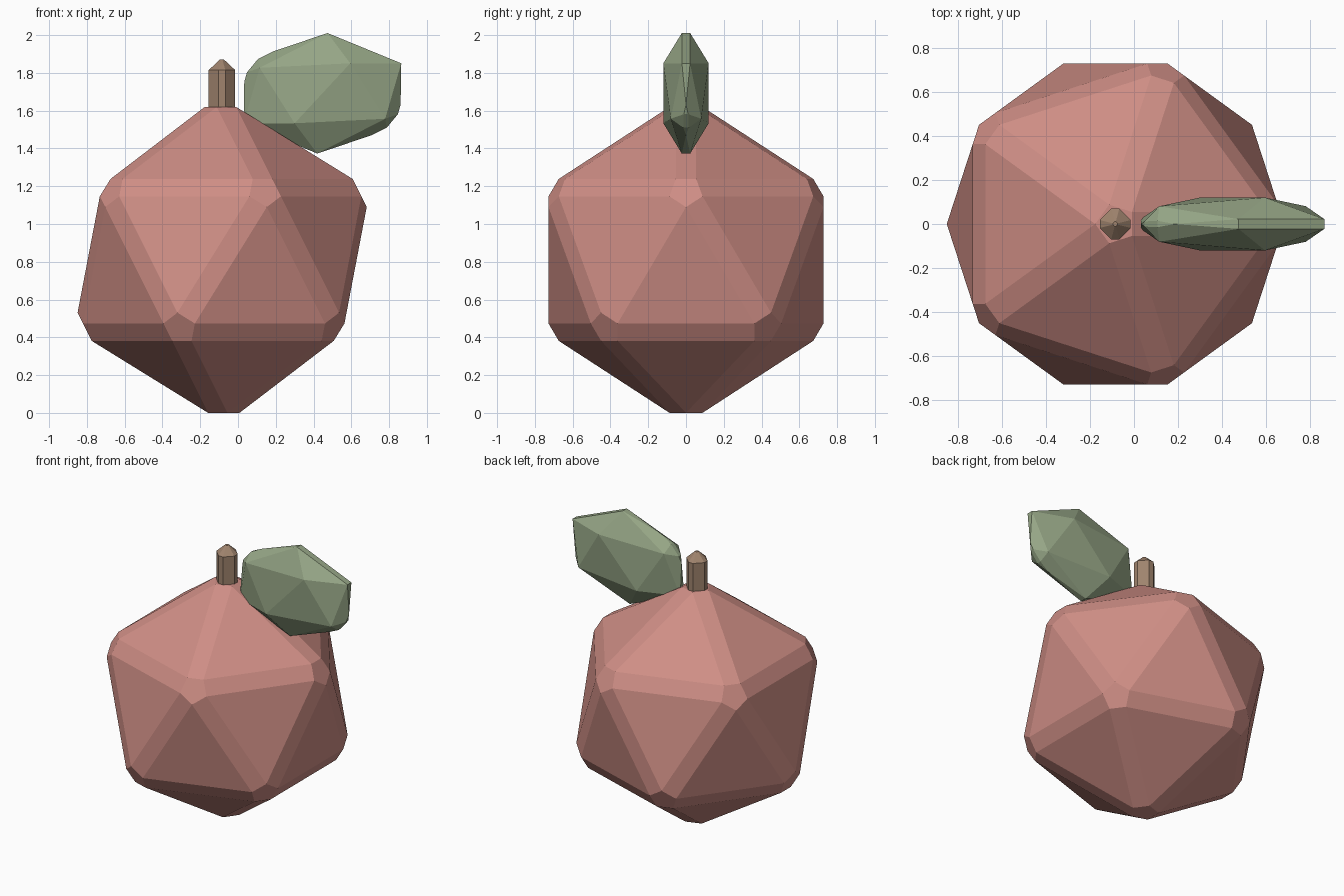
import bpy
import bmesh
import math
from mathutils import Matrix, Vector

cube = bpy.data.objects.get("Cube")
if cube:
    bpy.data.objects.remove(cube, do_unlink=True)


def make_material(name, rgb):
    mat = bpy.data.materials.new(name)
    mat.use_nodes = True
    color = (*rgb, 1.0)
    mat.diffuse_color = color
    for node in mat.node_tree.nodes:
        if node.type == 'BSDF_PRINCIPLED':
            node.inputs["Base Color"].default_value = color
            node.inputs["Roughness"].default_value = 0.8
    return mat


def add_object(name, bm, mat):
    bmesh.ops.recalc_face_normals(bm, faces=bm.faces)
    mesh = bpy.data.meshes.new(name)
    bm.to_mesh(mesh)
    bm.free()
    mesh.materials.append(mat)
    obj = bpy.data.objects.new(name, mesh)
    bpy.context.scene.collection.objects.link(obj)
    return obj


def faceted_ball(name, center, scale, bevel, limit, mat):
    """Twenty-sided ball, stretched, with only its sharper edges chamfered."""
    bm = bmesh.new()
    bmesh.ops.create_icosphere(bm, subdivisions=1, radius=1.0)
    bmesh.ops.transform(bm, matrix=Matrix.Diagonal((*scale, 1.0)), verts=bm.verts)
    obj = add_object(name, bm, mat)
    obj.location = center
    mod = obj.modifiers.new("chamfer", 'BEVEL')
    mod.width = bevel
    mod.segments = 1
    mod.limit_method = 'ANGLE'
    mod.angle_limit = math.radians(limit)
    mod.use_clamp_overlap = False
    return obj


pink = make_material("dusty_pink", (0.62, 0.27, 0.235))
green = make_material("sage_green", (0.30, 0.375, 0.235))
brown = make_material("light_brown", (0.35, 0.23, 0.155))

# Fruit body and flattened leaf
faceted_ball("fruit_body", (-0.084, 0, 0.81), (0.88, 0.88, 0.88), 0.058, 30, pink)
faceted_ball("leaf", (0.447, 0, 1.692), (0.533, 0.141, 0.355), 0.05, 35, green)

# Stem: a square post with cut corners and a tapered tip
HALF, CUT = 0.07, 0.018
bm = bmesh.new()
rings = []
for z, size in ((1.52, 1.0), (1.815, 1.0), (1.87, 0.16)):
    ring = []
    for quarter in range(4):
        turn = Matrix.Rotation(quarter * math.pi / 2, 3, 'Z')
        for side in (-CUT, CUT):
            ring.append(bm.verts.new(turn @ Vector((HALF * size, side * size, z))))
    rings.append(ring)
for low, high in zip(rings, rings[1:]):
    for i in range(len(low)):
        j = (i + 1) % len(low)
        bm.faces.new((low[i], low[j], high[j], high[i]))
bm.faces.new(rings[0][::-1])
bm.faces.new(rings[-1])
stem = add_object("stem", bm, brown)
stem.location.x = -0.085
